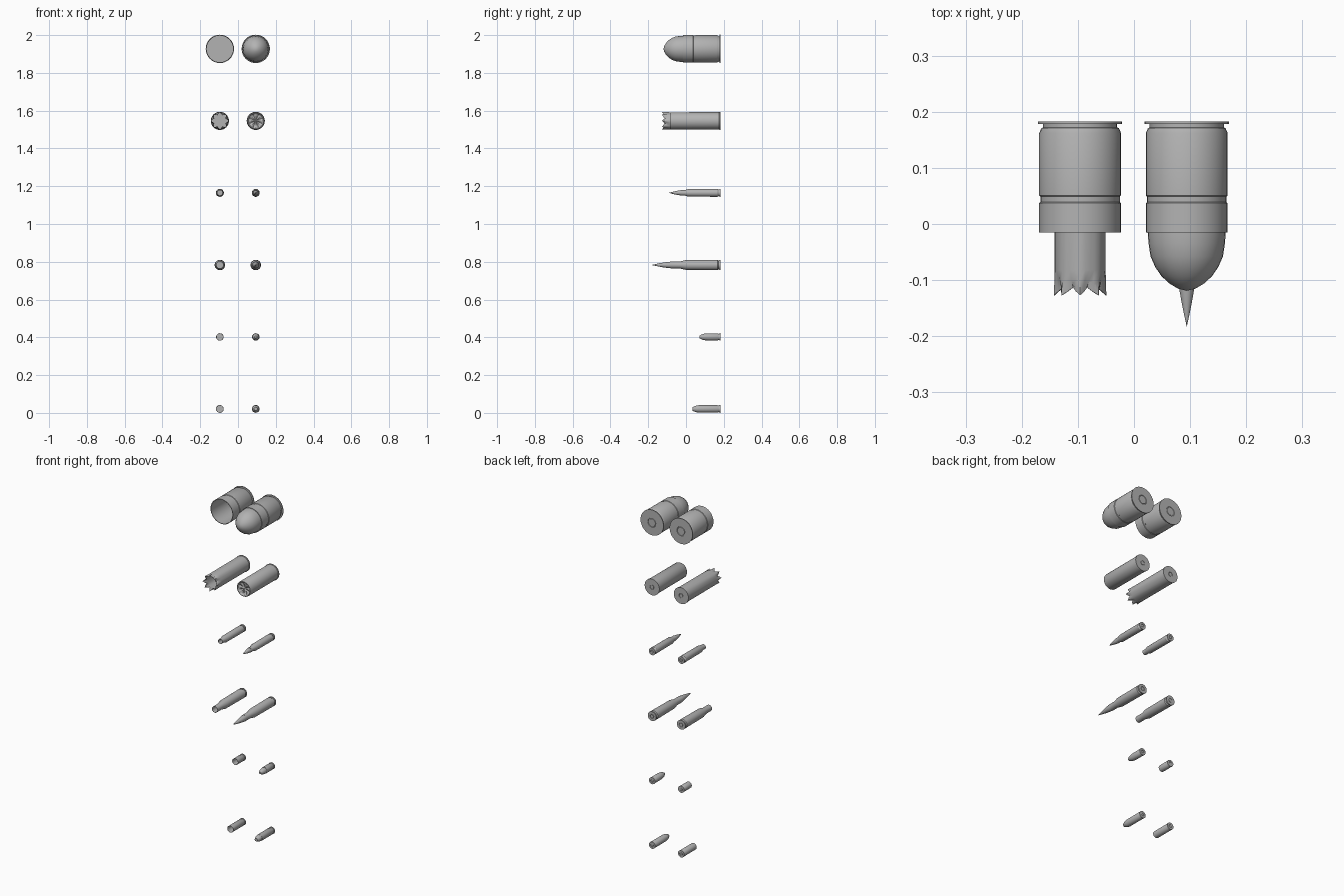
import bpy
import bmesh
from math import sin, cos, pi, radians

cube = bpy.data.objects.get("Cube")
if cube:
    bpy.data.objects.remove(cube, do_unlink=True)

SIDES = 32
BACK = 0.183          # shared plane of all the bases
SPENT_X, LOADED_X = -0.096, 0.094
ROWS = [1.927, 1.546, 1.165, 0.783, 0.402, 0.021]

grey = bpy.data.materials.new("plain_grey")
grey.use_nodes = True
grey.diffuse_color = (0.45, 0.45, 0.45, 1)
grey.node_tree.nodes["Principled BSDF"].inputs["Base Color"].default_value = (0.45, 0.45, 0.45, 1)


def lathe(name, x, z, profile):
    """Revolve (y, radius, pleat depth inward, pleat depth along y) about the y axis."""
    bm = bmesh.new()
    rings = []
    for y, r, *pleat in profile:
        fold_r, fold_y = pleat or (0, 0)
        if r == 0:
            rings.append([bm.verts.new((x, y, z))] * SIDES)
            continue
        ring = []
        for i in range(SIDES):
            a = 2 * pi * i / SIDES
            fold = 0.5 - 0.5 * cos(8 * a)      # eight pleats
            rr = r - fold_r * fold
            ring.append(bm.verts.new((x + rr * cos(a), y + fold_y * fold, z + rr * sin(a))))
        rings.append(ring)
    for a, b in zip(rings, rings[1:]):
        for i in range(SIDES):
            j = (i + 1) % SIDES
            corners = list(dict.fromkeys((a[i], a[j], b[j], b[i])))
            bm.faces.new(corners)
    bmesh.ops.recalc_face_normals(bm, faces=bm.faces)
    mesh = bpy.data.meshes.new(name)
    bm.to_mesh(mesh)
    bm.free()
    mesh.materials.append(grey)
    obj = bpy.data.objects.new(name, mesh)
    bpy.context.collection.objects.link(obj)
    bpy.ops.object.select_all(action='DESELECT')
    obj.select_set(True)
    bpy.context.view_layer.objects.active = obj
    bpy.ops.object.shade_smooth_by_angle(angle=radians(30))
    return obj


def base(r, primer):
    """Flat base with a ring groove around the primer."""
    y = BACK
    return [(y, 0), (y, primer * 0.85), (y - 0.002, primer * 0.9),
            (y - 0.002, primer), (y, primer * 1.05), (y, r)]


def rim(r, body):
    """Rim and extractor groove in front of the base."""
    y = BACK
    return base(r, r * 0.42) + [(y - 0.005, r), (y - 0.006, r * 0.84),
                                (y - 0.011, r * 0.84), (y - 0.016, body)]


def ogive(start, tip, r, flat, power, steps=8):
    """Rounded nose from radius r down to radius flat at the tip."""
    pts = [(start + 0.008, 0), (start + 0.008, r)]
    for i in range(steps + 1):
        t = i / steps
        pts.append((start + (tip - start) * t, flat + (r - flat) * (1 - t ** power)))
    if flat:
        pts.append((tip, 0))
    else:
        pts[-1] = (tip, 0)
    return pts


def pair(name, z, case, nose):
    lathe("spent_" + name + "_case", SPENT_X, z, case)
    lathe("loaded_" + name + "_case", LOADED_X, z, case)
    lathe("loaded_" + name + "_nose", LOADED_X, z, nose)


def mouth(y, r, wall, floor):
    """Open mouth, inner wall and inner floor."""
    return [(y, r), (y, r - wall), (floor, r - wall), (floor, 0)]


# Wide round with a domed nose
wide = base(0.075, 0.026) + [
    (0.178, 0.075), (0.178, 0.066), (0.172, 0.066), (0.171, 0.069), (0.162, 0.073),
    (0.051, 0.073), (0.049, 0.071), (0.039, 0.071), (0.037, 0.073),
] + mouth(-0.015, 0.073, 0.003, 0.15)
dome = [(0.0, 0), (0.0, 0.0695), (-0.016, 0.0695), (-0.035, 0.068), (-0.058, 0.0645),
        (-0.077, 0.056), (-0.093, 0.045), (-0.106, 0.031), (-0.115, 0.016), (-0.119, 0)]
pair("wide", ROWS[0], wide, dome)

# Tube shells with a pleated end, one opened and one closed
shell = base(0.048, 0.013) + [(0.177, 0.048), (0.176, 0.0458)]
lathe("spent_tube_shell", SPENT_X, ROWS[1], shell + [
    (-0.082, 0.0455), (-0.1, 0.0458, 0.005, 0), (-0.127, 0.0468, 0.014, 0.014),
    (-0.127, 0.0452, 0.014, 0.014), (-0.1, 0.0442, 0.005, 0), (-0.082, 0.0435),
    (0.15, 0.0435), (0.15, 0)])
lathe("loaded_tube_shell", LOADED_X, ROWS[1], shell + [
    (-0.078, 0.0455), (-0.082, 0.0435), (-0.082, 0.0405), (-0.076, 0.0385),
    (-0.075, 0.034, 0, 0.005), (-0.074, 0.018, 0, 0.005),
    (-0.073, 0.006, 0, 0.003), (-0.072, 0)])

# Slim bottlenecked rounds: row, rim, shoulder, neck start, mouth, neck radius, tip
for name, row, r, shoulder, neck, end, neck_r, tip in [
        ("short_rifle", 2, 0.021, 0.01, -0.006, -0.028, 0.0145, -0.091),
        ("long_rifle", 3, 0.0275, 0.0, -0.032, -0.08, 0.0185, -0.183)]:
    case = rim(r, r) + [(shoulder, r * 0.95), (neck, neck_r)] \
        + mouth(end, neck_r, 0.0012, 0.15)
    pair(name, ROWS[row], case, ogive(end, tip, neck_r - 0.001, 0, 1.35))

# Straight short rounds: row, rim, mouth, tip, flat, nose roundness
for name, row, r, end, tip, flat, power in [
        ("short_pistol", 4, 0.0198, 0.11, 0.071, 0.006, 2.4),
        ("long_pistol", 5, 0.0205, 0.065, 0.034, 0.009, 1.9)]:
    case = rim(r, r * 0.97) + mouth(end, r * 0.96, 0.0012, 0.16)
    pair(name, ROWS[row], case, ogive(end, tip, r * 0.96 - 0.001, flat, power))
